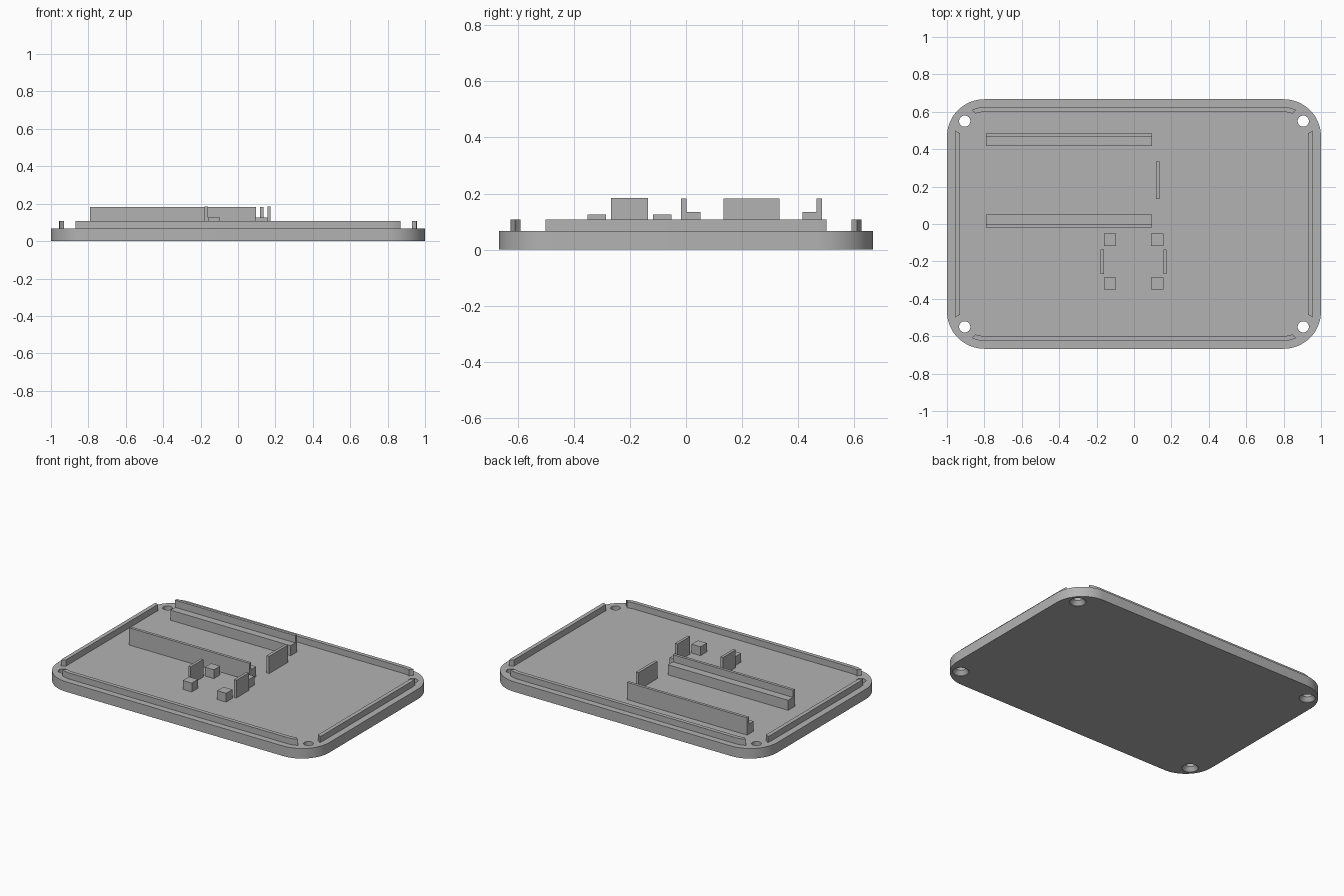
import bpy, bmesh
from math import cos, sin, pi

if "Cube" in bpy.data.objects:
    bpy.data.objects.remove(bpy.data.objects["Cube"], do_unlink=True)

GREY = (0.45, 0.45, 0.45, 1)
mat = bpy.data.materials.new("grey_plastic")
mat.use_nodes = True
mat.diffuse_color = GREY
mat.node_tree.nodes["Principled BSDF"].inputs["Base Color"].default_value = GREY

FLOOR = 0.067
HOLE_X, HOLE_Y = 0.905, 0.55
CORNERS = [(sx, sy) for sx in (-1, 1) for sy in (-1, 1)]


def finish(name, bm):
    bmesh.ops.recalc_face_normals(bm, faces=bm.faces)
    mesh = bpy.data.meshes.new(name)
    bm.to_mesh(mesh)
    bm.free()
    mesh.materials.append(mat)
    ob = bpy.data.objects.new(name, mesh)
    bpy.context.scene.collection.objects.link(ob)
    return ob


def loft(bm, rings):
    """Closed solid through a list of equal-length point rings."""
    loops = [[bm.verts.new(p) for p in ring] for ring in rings]
    n = len(loops[0])
    for a, b in zip(loops, loops[1:]):
        for i in range(n):
            j = (i + 1) % n
            bm.faces.new((a[i], a[j], b[j], b[i]))
    bm.faces.new(loops[0])
    bm.faces.new(loops[-1])


def rounded(hx, hy, r, z, steps=16):
    pts = []
    for k, (sx, sy) in enumerate([(1, 1), (-1, 1), (-1, -1), (1, -1)]):
        for i in range(steps + 1):
            a = (k + i / steps) * pi / 2
            pts.append((sx * (hx - r) + r * cos(a), sy * (hy - r) + r * sin(a), z))
    return pts


def slab(name, hx, hy, r, z0, z1):
    bm = bmesh.new()
    loft(bm, [rounded(hx, hy, r, z0), rounded(hx, hy, r, z1)])
    return finish(name, bm)


def corner_cutters(name, profile):
    """Turned cutters at the four screw positions; profile is (radius, z)."""
    bm = bmesh.new()
    for sx, sy in CORNERS:
        loft(bm, [[(sx * HOLE_X + r * cos(i * pi / 16), sy * HOLE_Y + r * sin(i * pi / 16), z)
                   for i in range(32)] for r, z in profile])
    return finish(name, bm)


def cut(ob, *cutters):
    for c in cutters:
        m = ob.modifiers.new("cut", "BOOLEAN")
        m.operation, m.solver, m.object = "DIFFERENCE", "EXACT", c
        bpy.context.view_layer.objects.active = ob
        bpy.ops.object.modifier_apply(modifier=m.name)
        bpy.data.objects.remove(c, do_unlink=True)


def smooth(ob):
    bpy.ops.object.select_all(action="DESELECT")
    ob.select_set(True)
    bpy.context.view_layer.objects.active = ob
    bpy.ops.object.shade_smooth_by_angle(angle=pi / 6)


def box(name, x0, x1, y0, y1, top):
    bm = bmesh.new()
    loft(bm, [[(x0, y0, z), (x1, y0, z), (x1, y1, z), (x0, y1, z)] for z in (FLOOR, top)])
    return finish(name, bm)


# Base plate with countersunk screw holes
plate = slab("base_plate", 1, 0.667, 0.2, 0, FLOOR)
cut(plate, corner_cutters("screw_cutter", [(0.05, -0.002), (0.05, 0.003), (0.03, 0.028), (0.03, 0.1)]))
smooth(plate)

# Raised locating lip, interrupted around the screw holes
lip = slab("locating_lip", 0.957, 0.625, 0.157, FLOOR, 0.108)
cut(lip, slab("lip_inner_cutter", 0.93, 0.599, 0.13, 0, 0.2),
    corner_cutters("lip_gap_cutter", [(0.07, 0), (0.07, 0.2)]))
smooth(lip)


# Stepped rails: L-shaped section swept along x
def rail(name, section):
    bm = bmesh.new()
    loft(bm, [[(x, y, z) for y, z in section] for x in (-0.79, 0.097)])
    finish(name, bm)


def step_section(y_wall, y_inner, y_step):
    return [(y_wall, FLOOR), (y_wall, 0.182), (y_inner, 0.182),
            (y_inner, 0.134), (y_step, 0.134), (y_step, FLOOR)]


rail("back_rail", step_section(0.484, 0.465, 0.416))
rail("front_rail", step_section(-0.018, 0.001, 0.052))

# End stop for the rails
box("end_stop", 0.118, 0.137, 0.133, 0.333, 0.182)

# Small module mount: two clips and four support blocks
for side, x in (("right", -0.179), ("left", 0.157)):
    box(side + "_clip", x, x + 0.018, -0.268, -0.136, 0.185)
for side, x in (("right", -0.161), ("left", 0.092)):
    for end, y in (("front", -0.351), ("back", -0.118)):
        box(f"{end}_{side}_block", x, x + 0.066, y, y + 0.066, 0.126)
